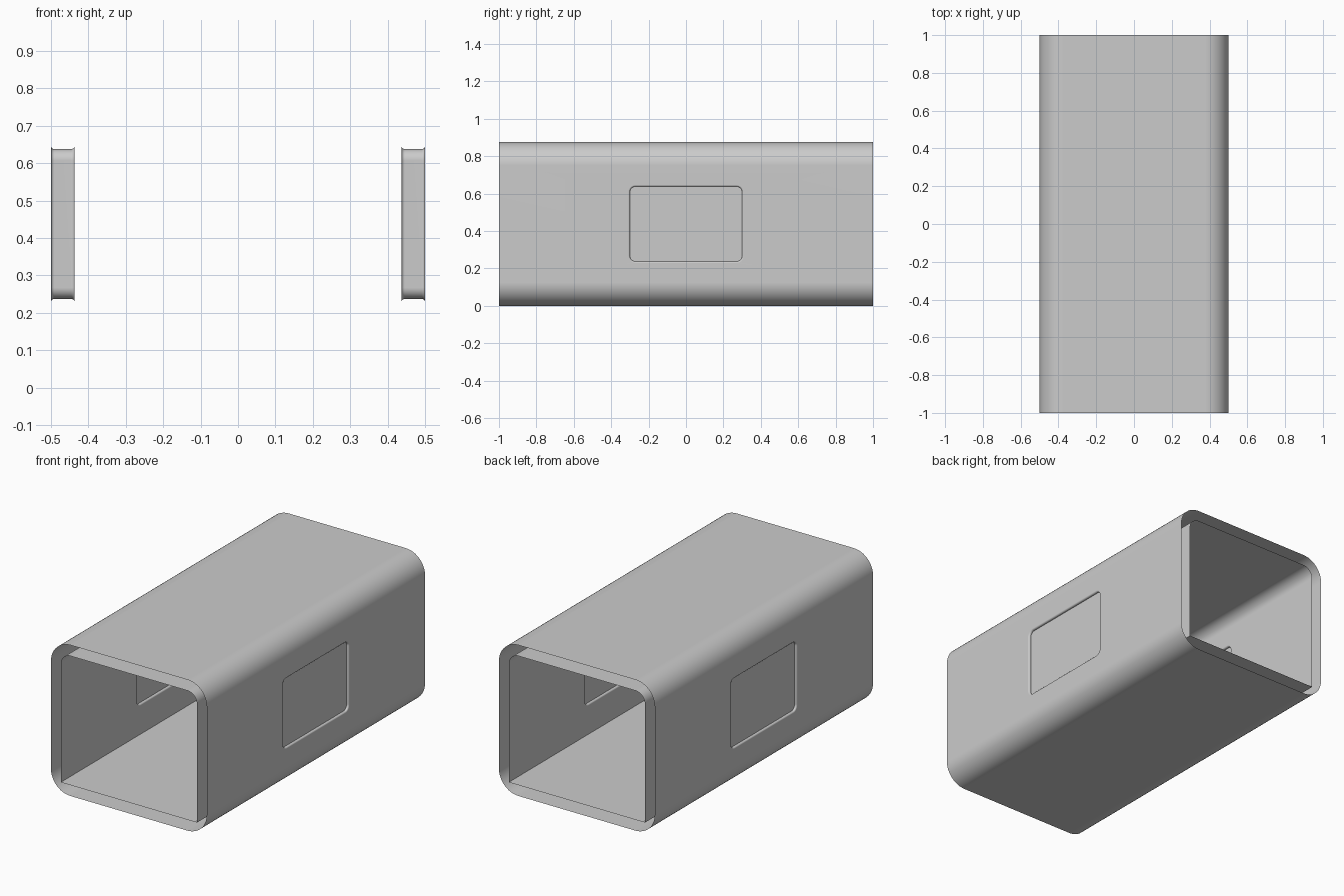
import bpy, bmesh, math

if "Cube" in bpy.data.objects:
    bpy.data.objects.remove(bpy.data.objects["Cube"])

W, H, L = 0.5, 0.875, 1.0        # half width, height, half length
T = 0.063                        # gap between outer and inner shell
R_OUT, R_IN = 0.125, 0.062       # corner radii of the two shells
CZ, WY, WZ, WR = H / 2, 0.30, 0.20, 0.03   # window centre height, half sizes, corner radius
F = 0.009                        # rounded lip of the window


def arc(cx, cz, r, a0, a1, n=12):
    return [(cx + r * math.cos(math.radians(a0 + (a1 - a0) * i / n)),
             cz + r * math.sin(math.radians(a0 + (a1 - a0) * i / n))) for i in range(n + 1)]


def strip(bm, profile):
    """Sweep an open x-z profile along the length."""
    rows = [[bm.verts.new((x, y, z)) for x, z in profile] for y in (-L, L)]
    for i in range(len(profile) - 1):
        bm.faces.new((rows[0][i], rows[0][i + 1], rows[1][i + 1], rows[1][i]))


def window_outline(grow):
    """Four corner arcs of the rounded window, as (y, z) points."""
    r = WR + grow
    return [arc(sy * (WY - WR), CZ + sz * (WZ - WR), r, a, a + 90, 8)
            for sy, sz, a in ((1, 1, 0), (-1, 1, 90), (-1, -1, 180), (1, -1, 270))]


def loop(bm, x, grow):
    return [[bm.verts.new((x, y, z)) for y, z in c] for c in window_outline(grow)]


def pierced_wall(bm, x, z0, z1):
    """Flat side wall with a rounded window opening."""
    corners = [bm.verts.new((x, y, z)) for y, z in ((L, z1), (-L, z1), (-L, z0), (L, z0))]
    ring = loop(bm, x, F)
    for i in range(4):
        j = (i + 1) % 4
        for a, b in zip(ring[i], ring[i][1:]):
            bm.faces.new((corners[i], b, a))
        bm.faces.new((corners[i], corners[j], ring[j][0], ring[i][-1]))


def jamb(bm, side):
    """Window lining with rounded lips joining both shells."""
    n = 5
    lip = [(F * (1 - math.sin(t)), F * (1 - math.cos(t)))
           for t in (math.pi / 2 * i / n for i in range(n + 1))]
    section = [(W - d, g) for g, d in lip] + [(W - T + d, g) for g, d in reversed(lip)]
    rings = [sum(loop(bm, side * x, g), []) for x, g in section]
    for a, b in zip(rings, rings[1:]):
        for i in range(len(a)):
            j = (i + 1) % len(a)
            bm.faces.new((a[i], a[j], b[j], b[i]))


def finish(bm, name, smooth):
    mesh = bpy.data.meshes.new(name)
    bm.to_mesh(mesh)
    bm.free()
    ob = bpy.data.objects.new(name, mesh)
    bpy.context.collection.objects.link(ob)
    if smooth:
        bpy.context.view_layer.objects.active = ob
        ob.select_set(True)
        bpy.ops.object.shade_smooth_by_angle(angle=math.radians(35))
        ob.select_set(False)
        ob.modifiers.new("even_shading", 'WEIGHTED_NORMAL').keep_sharp = True
    return ob


# Tunnel: rounded outer shell, inner lining with flat floor, open gap at the ends
bm = bmesh.new()
cx = W - R_OUT
strip(bm, arc(cx, H - R_OUT, R_OUT, 0, 90) + arc(-cx, H - R_OUT, R_OUT, 90, 180))
strip(bm, arc(-cx, R_OUT, R_OUT, 180, 270) + arc(cx, R_OUT, R_OUT, 270, 360))
strip(bm, arc(cx, H - R_OUT, R_IN, 0, 90) + arc(-cx, H - R_OUT, R_IN, 90, 180))
strip(bm, [(-W + T, T), (W - T, T)])
for s in (-1, 1):
    pierced_wall(bm, s * W, R_OUT, H - R_OUT)
    pierced_wall(bm, s * (W - T), T, H - R_OUT)
    jamb(bm, s)
bmesh.ops.remove_doubles(bm, verts=bm.verts[:], dist=0.0002)
bmesh.ops.recalc_face_normals(bm, faces=bm.faces[:])
finish(bm, "tunnel_shell", True)

# Window panes: an outward and an inward face on each side
for s, name in ((-1, "left_window_pane"), (1, "right_window_pane")):
    bm = bmesh.new()
    for depth, facing in ((0.013, s), (T - 0.013, -s)):
        face = bm.faces.new(sum(loop(bm, s * (W - depth), 0), []))
        face.normal_update()
        if face.normal.x * facing < 0:
            face.normal_flip()
    finish(bm, name, False)
